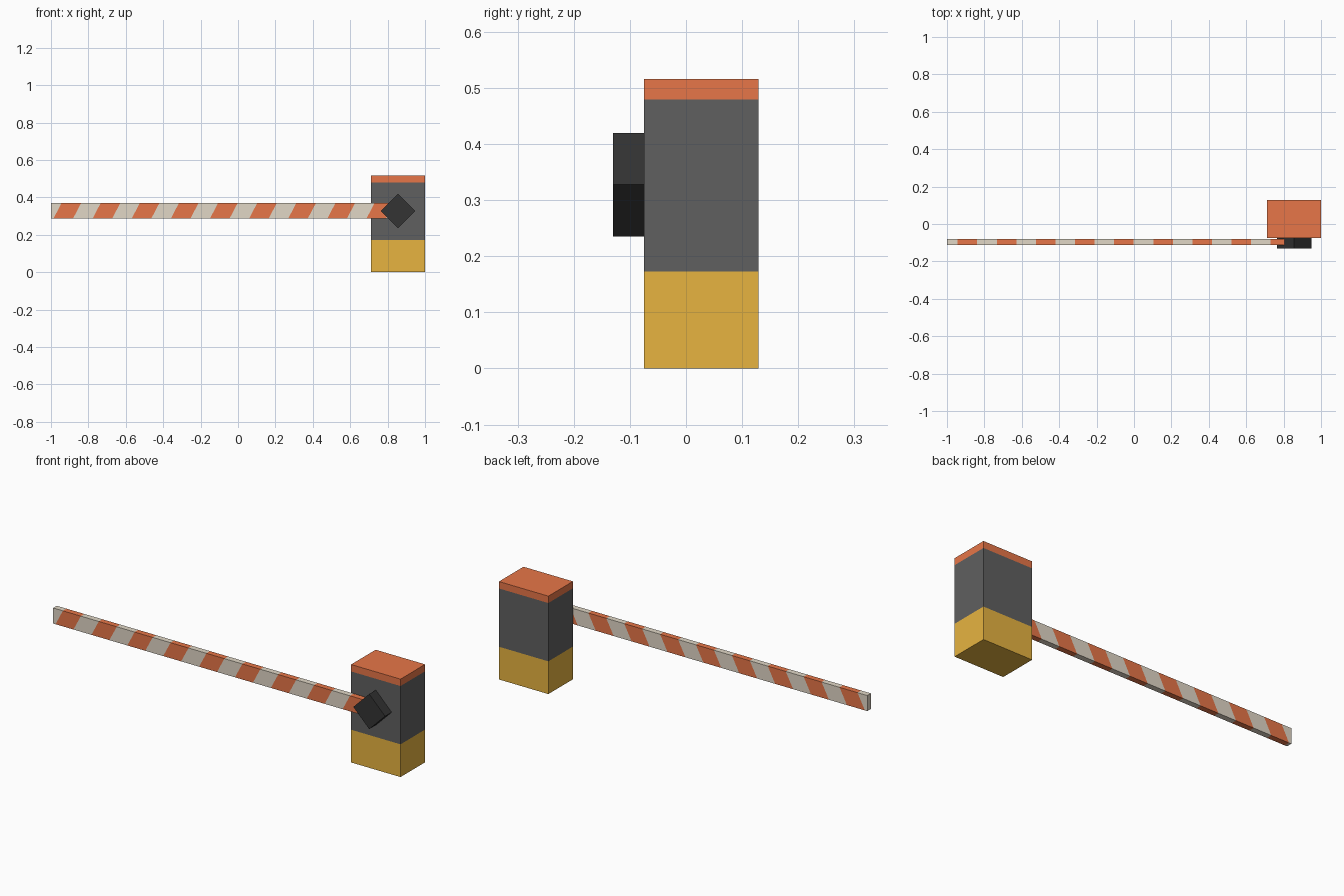
import bpy, bmesh, math
from mathutils import Vector, Matrix

if "Cube" in bpy.data.objects:
    bpy.data.objects.remove(bpy.data.objects["Cube"])


def srgb(h):
    cs = [int(h[i:i + 2], 16) / 255 for i in (0, 2, 4)]
    return [c / 12.92 if c <= 0.04045 else ((c + 0.055) / 1.055) ** 2.4 for c in cs] + [1]


def material(name, h):
    m = bpy.data.materials.new(name)
    m.diffuse_color = srgb(h)
    m.use_nodes = True
    m.node_tree.nodes["Principled BSDF"].inputs["Base Color"].default_value = m.diffuse_color
    return m


orange = material("orange", "e77648")
grey = material("cabinet_grey", "606060")
yellow = material("base_yellow", "e7b440")
cream = material("arm_cream", "e1d7c6")
black = material("hub_black", "333333")


def box_mesh(lo, hi):
    lo, hi = Vector(lo), Vector(hi)
    bm = bmesh.new()
    bmesh.ops.create_cube(bm, size=1, matrix=Matrix.Translation((lo + hi) / 2)
                          @ Matrix.Diagonal((*(hi - lo), 1)))
    return bm


def cut(bm, point, normal):
    bmesh.ops.bisect_plane(bm, geom=bm.verts[:] + bm.edges[:] + bm.faces[:],
                           plane_co=point, plane_no=normal, dist=1e-6)


def finish(bm, name, mats):
    me = bpy.data.meshes.new(name)
    bm.to_mesh(me)
    bm.free()
    for m in mats:
        me.materials.append(m)
    ob = bpy.data.objects.new(name, me)
    bpy.context.collection.objects.link(ob)
    return ob


# Cabinet: one box cut into three colour bands by height
bands = (0.1725, 0.4795)
bm = box_mesh((0.712, -0.075, 0), (1.0, 0.129, 0.516))
for z in bands:
    cut(bm, (0, 0, z), (0, 0, 1))
for f in bm.faces:
    z = f.calc_center_median().z
    f.material_index = 0 if f.normal.z < -0.5 else 2 if f.normal.z > 0.5 else sum(z > b for b in bands)
finish(bm, "cabinet", [yellow, grey, orange])

# Hub: square block turned to a diamond on the cabinet front
side = 0.0925 * math.sqrt(2)
bm = box_mesh((-side / 2, -0.13, -side / 2), (side / 2, -0.075, side / 2))
bm.transform(Matrix.Translation((0.856, 0, 0.3275)) @ Matrix.Rotation(math.pi / 4, 4, 'Y'))
finish(bm, "pivot_hub", [black])

# Barrier arm: long bar sliced by slanted planes into stripes
z0, z1 = 0.288, 0.370
start, width = -0.943, 0.1046
slope = 0.043 / (z1 - z0)
bm = box_mesh((-1.0, -0.111, z0), (0.804, -0.081, z1))
for i in range(18):
    cut(bm, (start + i * width, 0, z1), (1, 0, -slope))
for f in bm.faces:
    c = f.calc_center_median()
    u = c.x - slope * (c.z - z1)
    f.material_index = math.floor((u - start) / width) % 2
finish(bm, "barrier_arm", [orange, cream])
